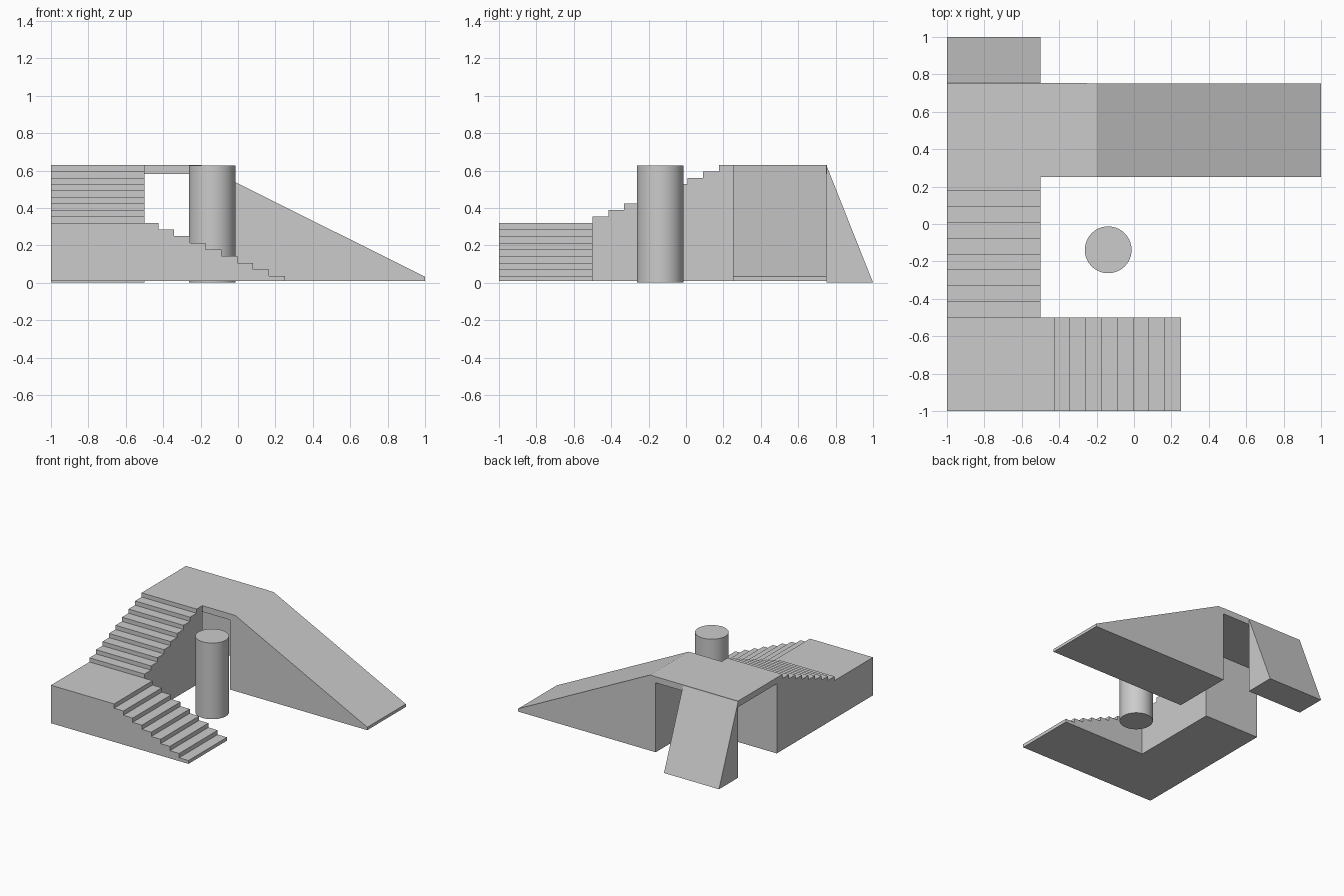
import bpy, bmesh
from mathutils import Vector

if "Cube" in bpy.data.objects:
    bpy.data.objects.remove(bpy.data.objects["Cube"])

BASE, MID, TOP = 0.008, 0.32, 0.63
TREAD = 0.0845


def prism(name, profile, axis, start, end):
    """Extrude a (horizontal, z) profile along x or y."""
    bm = bmesh.new()
    place = (lambda h, z: (start, h, z)) if axis == 'x' else (lambda h, z: (h, start, z))
    face = bm.faces.new([bm.verts.new(place(h, z)) for h, z in profile])
    out = bmesh.ops.extrude_face_region(bm, geom=[face])
    move = Vector((end - start, 0, 0)) if axis == 'x' else Vector((0, end - start, 0))
    bmesh.ops.translate(bm, vec=move,
                        verts=[g for g in out['geom'] if isinstance(g, bmesh.types.BMVert)])
    bmesh.ops.recalc_face_normals(bm, faces=bm.faces)
    mesh = bpy.data.meshes.new(name)
    bm.to_mesh(mesh)
    bm.free()
    obj = bpy.data.objects.new(name, mesh)
    bpy.context.collection.objects.link(obj)
    return obj


def steps(h, z, direction, rise, count=9):
    """Zigzag profile climbing from (h, z)."""
    pts = []
    for i in range(count):
        z0 = z if i == 0 else pts[-1][1]
        edge = h + direction * TREAD * i
        pts += [(edge, z0), (edge, z0 + rise(i))]
    return pts


# Lower flight with its solid landing
lower = steps(0.25, BASE, -1, lambda i: MID / 9 - (BASE if i == 0 else 0))
prism("lower_stairs_and_landing", lower + [(-1, MID), (-1, BASE)], 'y', -1, -0.5)

# Upper flight, solid to the base
upper = steps(-0.5, MID, 1, lambda i: (TOP - MID) / 9)
prism("upper_stairs", [(-0.5, BASE)] + upper[1:] + [(0.25, TOP), (0.25, BASE)],
      'x', -1, -0.5)

# Bridge slab between stairs and ramps
prism("bridge_platform", [(-1, 0.58), (-0.25, 0.58), (-0.25, TOP), (-1, TOP)],
      'y', 0.25, 0.753)

# Long ramp to the right, with a short flat crest
prism("long_ramp", [(-0.25, BASE), (1, BASE), (1, 0.032), (-0.2, TOP), (-0.25, TOP)],
      'y', 0.25, 0.75)

# Steep ramp at the back
prism("steep_ramp", [(0.75, 0), (1, 0), (0.75, TOP)], 'x', -1, -0.5)

# Free-standing column
bpy.ops.mesh.primitive_cylinder_add(vertices=64, radius=0.125, depth=0.626,
                                    location=(-0.138, -0.138, 0.313))
column = bpy.context.object
column.name = "column"
bpy.ops.object.shade_smooth_by_angle()
